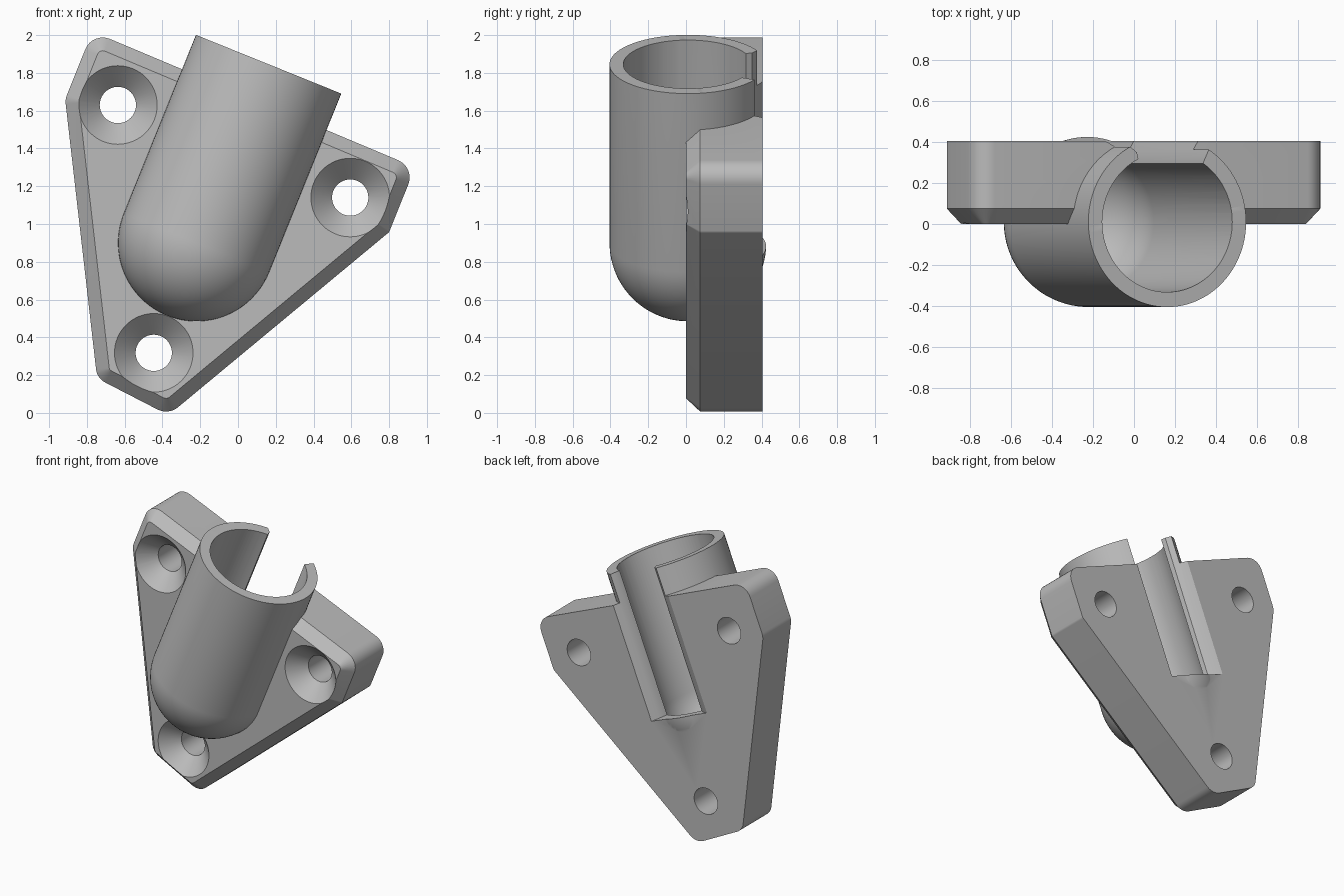
import bpy
import bmesh
from math import sin, cos, pi, radians, tan
from mathutils import Matrix, Vector

old = bpy.data.objects.get("Cube")
if old:
    bpy.data.objects.remove(old, do_unlink=True)

# Single grey plastic
grey = bpy.data.materials.new("grey plastic")
grey.use_nodes = True
color = (0.5, 0.5, 0.5, 1)
grey.diffuse_color = color
grey.node_tree.nodes["Principled BSDF"].inputs["Base Color"].default_value = color


def finish(name, bm, matrix):
    bmesh.ops.remove_doubles(bm, verts=bm.verts, dist=1e-5)
    bmesh.ops.recalc_face_normals(bm, faces=bm.faces)
    mesh = bpy.data.meshes.new(name)
    bm.to_mesh(mesh)
    bm.free()
    mesh.materials.append(grey)
    obj = bpy.data.objects.new(name, mesh)
    bpy.context.collection.objects.link(obj)
    obj.matrix_world = matrix
    return obj


def lathe(name, profile, matrix, steps=96):
    """Revolve (radius, height) points about local z."""
    bm = bmesh.new()
    verts = [bm.verts.new((r, 0, z)) for r, z in profile]
    edges = [bm.edges.new(pair) for pair in zip(verts, verts[1:])]
    bmesh.ops.spin(bm, geom=verts + edges, cent=(0, 0, 0), axis=(0, 0, 1),
                   angle=2 * pi, steps=steps, use_duplicate=False)
    return finish(name, bm, matrix)


def loft(name, rings, matrix):
    """Skin matching rings of points and cap both ends."""
    bm = bmesh.new()
    loops = [[bm.verts.new(p) for p in ring] for ring in rings]
    for a, b in zip(loops, loops[1:]):
        for i in range(len(a)):
            j = (i + 1) % len(a)
            bm.faces.new((a[i], a[j], b[j], b[i]))
    bm.faces.new(loops[0])
    bm.faces.new(loops[-1])
    return finish(name, bm, matrix)


def rounded_outline(corners, inset, segments=8):
    """Inset a counter-clockwise polygon of (x, z, radius) and round its corners."""
    result = []
    n = len(corners)
    for i in range(n):
        before, here, after = (Vector(corners[k % n][:2]) for k in (i - 1, i, i + 1))
        d1, d2 = (here - before).normalized(), (after - here).normalized()
        turn = d1.angle(d2)
        n1, n2 = Vector((-d1.y, d1.x)), Vector((-d2.y, d2.x))
        bisector = (n1 + n2).normalized()
        radius = max(corners[i][2] - inset, 0.006)
        centre = here + bisector * (inset + radius) / cos(turn / 2)
        for k in range(segments + 1):
            t = k / segments
            arm = n1 * sin((1 - t) * turn) + n2 * sin(t * turn)
            result.append(centre - arm.normalized() * radius)
    return result


def boolean(target, tool, operation):
    mod = target.modifiers.new(operation.lower(), "BOOLEAN")
    mod.operation = operation
    mod.solver = "EXACT"
    mod.object = tool
    bpy.context.view_layer.objects.active = target
    bpy.ops.object.modifier_apply(modifier=mod.name)
    bpy.data.objects.remove(tool, do_unlink=True)


def capsule_profile(radius, top, segments=24):
    arc = [(radius * sin(pi / 2 * k / segments), -radius * cos(pi / 2 * k / segments))
           for k in range(segments + 1)]
    arc[0] = (0, -radius)
    return arc + [(radius, top), (0, top)]


# Mounting plate: rounded six-sided outline with a chamfered front edge
corners = [(-0.771, 2.019, 0.1), (-0.915, 1.66, 0.1), (-0.746, 0.183, 0.09),
           (-0.368, -0.012, 0.1), (0.80, 0.957, 0.03), (0.938, 1.30, 0.1)]
rings = [[(p.x, y, p.y) for p in rounded_outline(corners, inset)]
         for y, inset in ((0, 0.07), (0.075, 0), (0.405, 0))]
bracket = loft("wall_bracket", rings, Matrix.Identity(4))

# Leaning round-ended socket and its bore
lean = Matrix.Translation((-0.22, 0.01, 0.90)) @ Matrix.Rotation(radians(22), 4, "Y")
boolean(bracket, lathe("socket", capsule_profile(0.415, 1.02), lean), "UNION")
boolean(bracket, lathe("bore", capsule_profile(0.342, 1.3), lean), "DIFFERENCE")

# Flared slot through the back of the socket
slot = [(-0.15, 0.2), (-0.15, 0.3), (-0.16, 0.34), (-0.2, 0.37), (-0.245, 0.395),
        (-0.245, 0.5), (0.245, 0.5), (0.245, 0.395), (0.215, 0.345), (0.19, 0.29), (0.19, 0.2)]
slot_rings = [[(x, y, z) for x, y in slot] for z in (-0.02, 1.3)]
boolean(bracket, loft("slot", slot_rings, lean), "DIFFERENCE")

# Countersunk screw holes
screw = [(0, -0.01), (0.218, -0.01), (0.096, 0.112), (0.096, 0.5), (0, 0.5)]
for x, z in ((-0.636, 1.63), (0.594, 1.14), (-0.446, 0.318)):
    place = Matrix.Translation((x, 0, z)) @ Matrix.Rotation(-pi / 2, 4, "X")
    boolean(bracket, lathe("screw_hole", screw, place, 64), "DIFFERENCE")

bpy.ops.object.select_all(action="DESELECT")
bracket.select_set(True)
bpy.context.view_layer.objects.active = bracket
bpy.ops.object.shade_smooth_by_angle(angle=radians(28))
